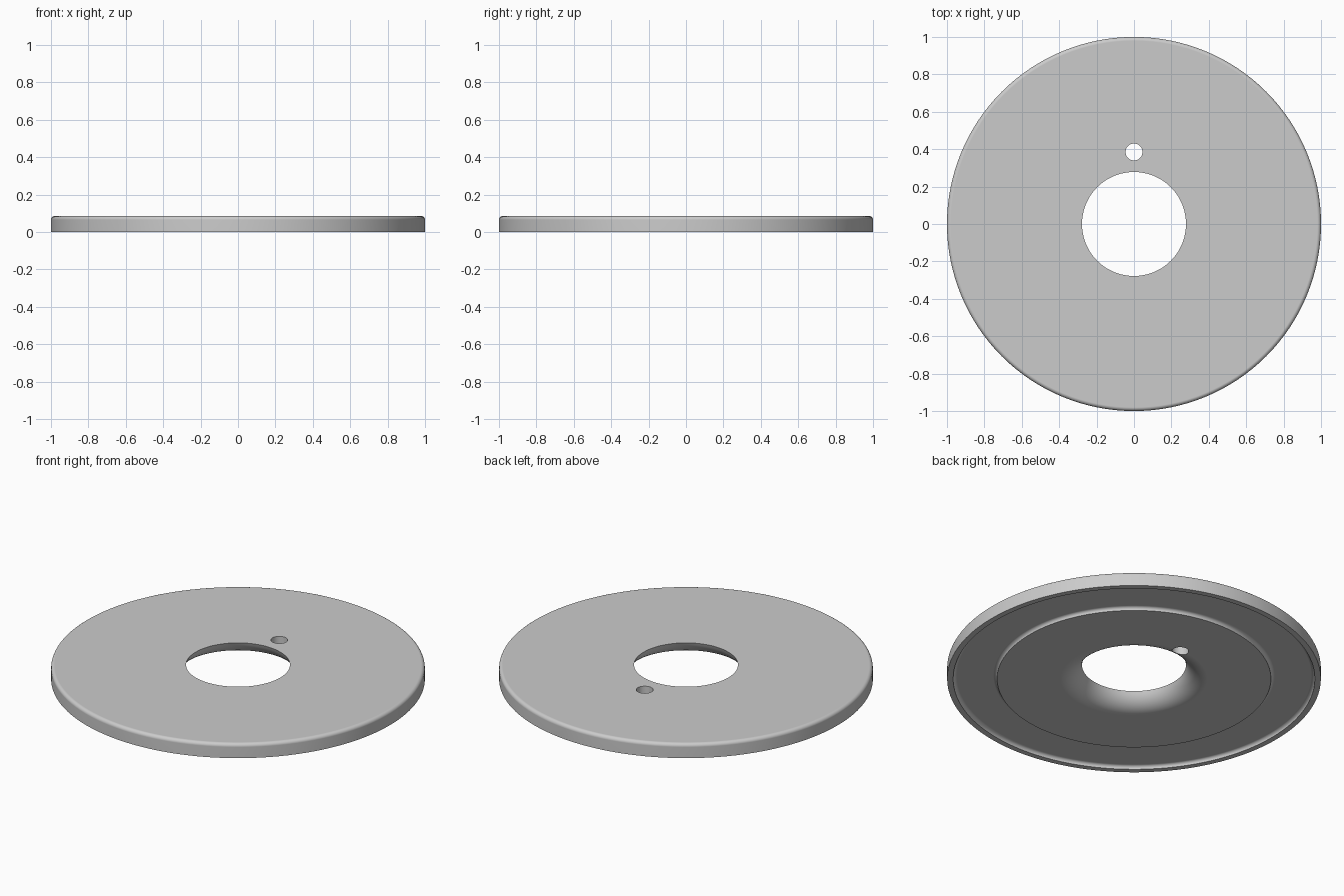
import bpy, bmesh, math
from mathutils import Matrix, Vector

cube = bpy.data.objects.get("Cube")
if cube:
    bpy.data.objects.remove(cube, do_unlink=True)

HEIGHT = 0.085      # overall thickness
HOLE = 0.278        # centre hole radius
FLARE = 0.12        # radius of the rounded flare under the hole
GROOVE = 0.02       # groove depth and fillet radius
EDGE = 0.02         # rounding of the top outer edge
SEGMENTS = 128

grey = bpy.data.materials.new("plain grey")
grey.use_nodes = True
colour = (0.6, 0.6, 0.6, 1)
grey.diffuse_color = colour
grey.node_tree.nodes["Principled BSDF"].inputs["Base Color"].default_value = colour


def arc(r, z, radius, start, end, steps):
    """Points (radius, height) on an arc between two angles in degrees."""
    angles = [math.radians(start + (end - start) * i / steps) for i in range(steps + 1)]
    return [(r + radius * math.cos(a), z + radius * math.sin(a)) for a in angles]


# Ring cross-section, from the centre hole along the underside to the rim and top
flare_start = 180 + math.degrees(math.asin((FLARE - HEIGHT) / FLARE))
flare_centre = HOLE + math.sqrt(FLARE ** 2 - (FLARE - HEIGHT) ** 2)
profile = arc(flare_centre, FLARE, FLARE, flare_start, 270, 10)
profile += arc(0.733 + GROOVE, 0, GROOVE, 180, 90, 6)
profile += arc(0.968 - GROOVE, 0, GROOVE, 90, 0, 6)
profile += [(1, 0)]
profile += arc(1 - EDGE, HEIGHT - EDGE, EDGE, 0, 90, 6)

# Disc body: lathe the cross-section
bm = bmesh.new()
verts = [bm.verts.new((r, 0, z)) for r, z in profile]
edges = [bm.edges.new((a, b)) for a, b in zip(verts, verts[1:] + verts[:1])]
bmesh.ops.spin(bm, geom=verts + edges, cent=(0, 0, 0), axis=(0, 0, 1),
               angle=math.tau, steps=SEGMENTS, use_merge=True)
bmesh.ops.remove_doubles(bm, verts=bm.verts, dist=1e-5)
bmesh.ops.recalc_face_normals(bm, faces=bm.faces)
mesh = bpy.data.meshes.new("disc")
bm.to_mesh(mesh)
bm.free()
disc = bpy.data.objects.new("disc", mesh)
bpy.context.collection.objects.link(disc)
mesh.materials.append(grey)

# Small pin hole behind the centre hole
bpy.ops.mesh.primitive_cylinder_add(vertices=48, radius=0.045, depth=0.4,
                                    location=(0, 0.385, 0))
cutter = bpy.context.object
cutter.name = "pin_hole_cutter"
cutter.hide_render = True
cutter.data.materials.append(grey)

bpy.ops.object.select_all(action="DESELECT")
disc.select_set(True)
bpy.context.view_layer.objects.active = disc
cut = disc.modifiers.new("pin hole", "BOOLEAN")
cut.operation = "DIFFERENCE"
cut.solver = "EXACT"
cut.object = cutter
bpy.ops.object.modifier_apply(modifier=cut.name)
bpy.data.objects.remove(cutter, do_unlink=True)

# Smooth curves, crisp edges, flat planes
bpy.ops.object.shade_smooth_by_angle(angle=math.radians(30))
weighted = disc.modifiers.new("flat planes", "WEIGHTED_NORMAL")
weighted.keep_sharp = True
